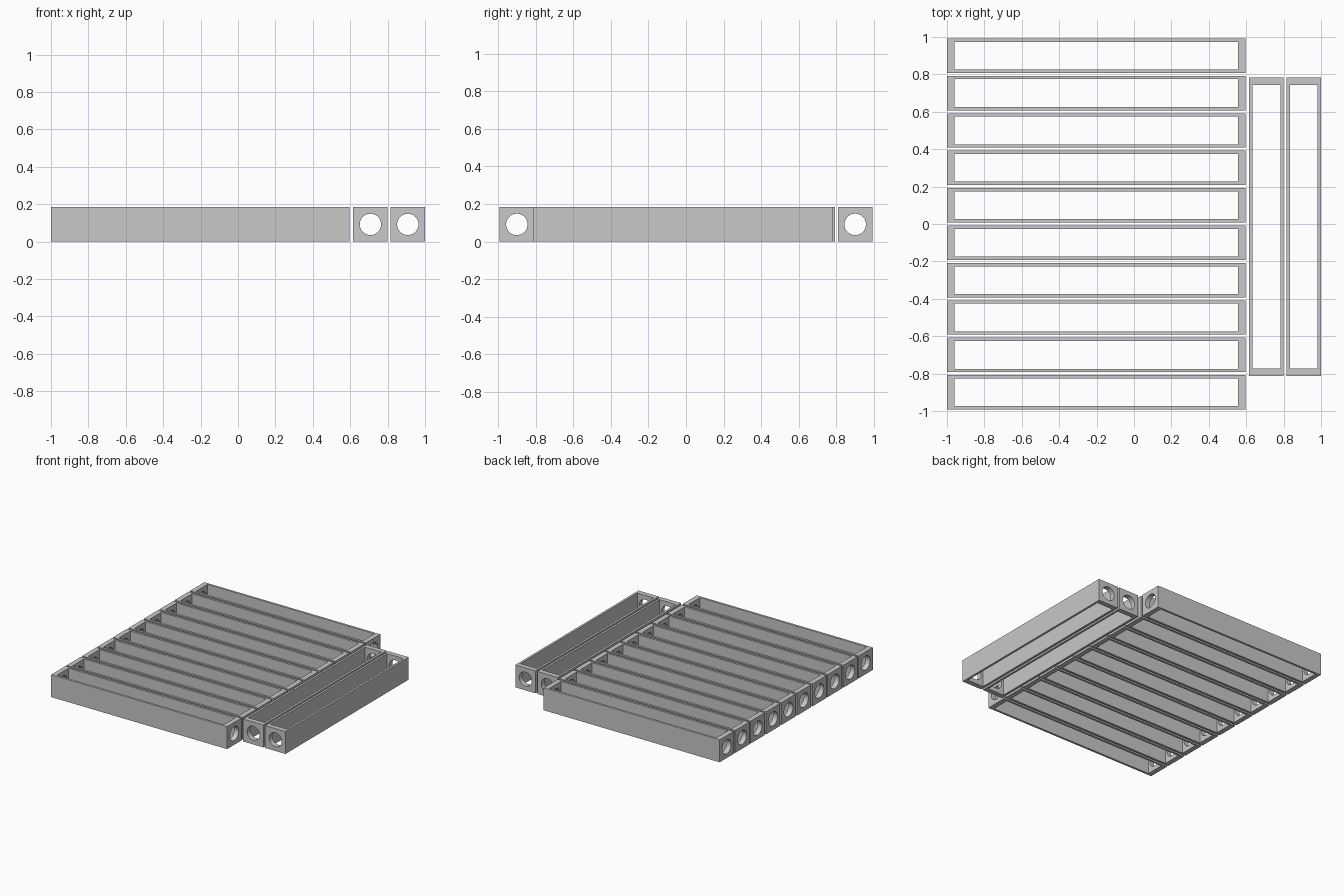
import bpy, math

if "Cube" in bpy.data.objects:
    bpy.data.objects.remove(bpy.data.objects["Cube"])

LENGTH, WIDTH, PITCH = 1.596, 0.184, 0.2
SIDE_WALL, END_WALL, HOLE_R = 0.018, 0.041, 0.057

grey = bpy.data.materials.new("grey")
grey.diffuse_color = (0.58, 0.58, 0.58, 1)
grey.use_nodes = True
grey.node_tree.nodes["Principled BSDF"].inputs["Base Color"].default_value = grey.diffuse_color


def box(name, size):
    bpy.ops.mesh.primitive_cube_add(size=1)
    ob = bpy.context.object
    ob.name = name
    ob.scale = size
    bpy.ops.object.transform_apply(location=False, rotation=False, scale=True)
    return ob


# One open rectangular frame, hollow from top to bottom
frame = box("slat_frame_1", (LENGTH, WIDTH, WIDTH))
void = box("void_cutter", (LENGTH - 2 * END_WALL, WIDTH - 2 * SIDE_WALL, 1))

# Round hole through both end walls
bpy.ops.mesh.primitive_cylinder_add(vertices=48, radius=HOLE_R, depth=2 * LENGTH,
                                    rotation=(0, math.pi / 2, 0))
bore = bpy.context.object
bore.name = "bore_cutter"

for cutter in (void, bore):
    cutter.hide_render = True
    mod = frame.modifiers.new(cutter.name, 'BOOLEAN')
    mod.operation, mod.solver, mod.object = 'DIFFERENCE', 'EXACT', cutter

# Bake the cuts and drop the cutters
bpy.context.view_layer.update()
mesh = bpy.data.meshes.new_from_object(
    frame.evaluated_get(bpy.context.evaluated_depsgraph_get()))
frame.modifiers.clear()
frame.data = mesh
for cutter in (void, bore):
    bpy.data.objects.remove(cutter)
mesh.materials.clear()
mesh.materials.append(grey)

bpy.ops.object.select_all(action='DESELECT')
frame.select_set(True)
bpy.context.view_layer.objects.active = frame
bpy.ops.object.shade_smooth_by_angle(angle=math.radians(30))
mesh = frame.data


def place(ob, x, y, turn=0):
    ob.location = (x, y, WIDTH / 2)
    ob.rotation_euler.z = turn


def copy(name):
    ob = bpy.data.objects.new(name, mesh)
    bpy.context.collection.objects.link(ob)
    return ob


# Ten crosswise frames in a row
for i in range(10):
    ob = frame if i == 0 else copy(f"slat_frame_{i + 1}")
    place(ob, -1 + LENGTH / 2, (i - 4.5) * PITCH)

# Two lengthwise frames along the right side
for i in range(2):
    place(copy(f"side_frame_{i + 1}"), 1 - WIDTH / 2 - (1 - i) * PITCH, -0.015,
          math.pi / 2)
